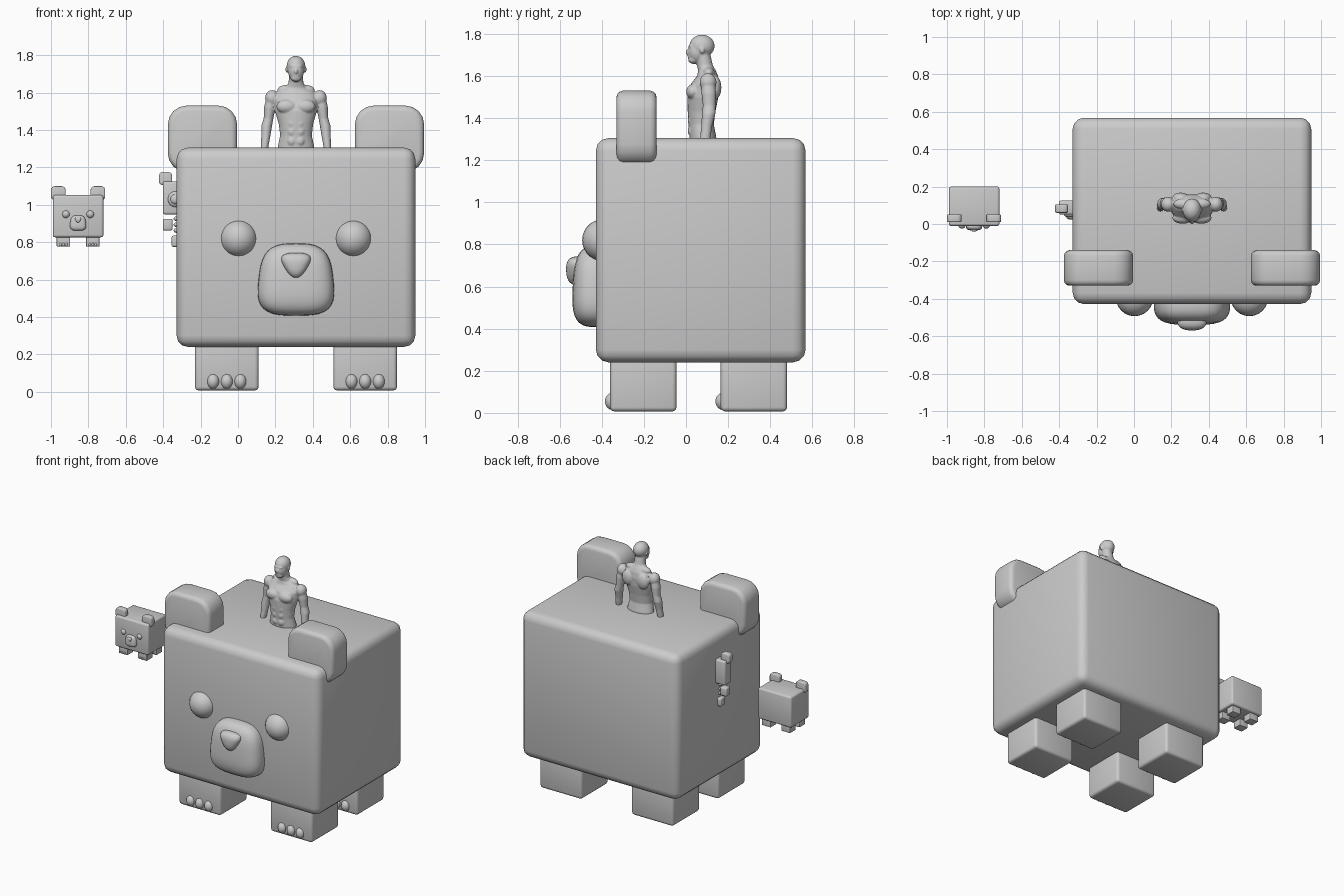
import bpy, bmesh, math
from mathutils import Matrix, Vector

cube = bpy.data.objects.get("Cube")
if cube:
    bpy.data.objects.remove(cube, do_unlink=True)

GREY = (0.6, 0.6, 0.6, 1)
mat = bpy.data.materials.new("plain grey")
mat.use_nodes = True
mat.diffuse_color = GREY
mat.node_tree.nodes["Principled BSDF"].inputs["Base Color"].default_value = GREY


def finish(name, bm):
    """Turn a bmesh into a smooth-shaded object in the scene."""
    mesh = bpy.data.meshes.new(name)
    bm.normal_update()
    bm.to_mesh(mesh)
    bm.free()
    for p in mesh.polygons:
        p.use_smooth = True
    mesh.materials.append(mat)
    obj = bpy.data.objects.new(name, mesh)
    bpy.context.collection.objects.link(obj)
    return obj


def box_mesh(lo, hi):
    lo, hi = Vector(lo), Vector(hi)
    bm = bmesh.new()
    bmesh.ops.create_cube(bm, size=1, matrix=Matrix.Translation((lo + hi) / 2)
                          @ Matrix.Diagonal((*(hi - lo), 1)))
    return bm


def block(name, lo, hi, r, profile_r=0):
    """Rounded box; profile_r rounds the outline seen from the front first."""
    bm = box_mesh(lo, hi)
    if profile_r:
        edges = [e for e in bm.edges if abs(e.verts[0].co.y - e.verts[1].co.y) > 1e-5]
        bmesh.ops.bevel(bm, geom=edges, offset=profile_r, segments=4,
                        profile=0.5, affect='EDGES')
        bm.normal_update()
    edges = [e for e in bm.edges if e.calc_face_angle(0) > 1]
    bmesh.ops.bevel(bm, geom=edges, offset=r, segments=3, profile=0.5, affect='EDGES')
    return finish(name, bm)


def ball(bm, centre, radii, rot=Matrix()):
    bmesh.ops.create_uvsphere(bm, u_segments=24, v_segments=14, radius=1,
                              matrix=Matrix.Translation(centre) @ rot
                              @ Matrix.Diagonal((*radii, 1)))


def sphere(name, centre, radii):
    bm = bmesh.new()
    ball(bm, centre, radii)
    return finish(name, bm)


def pillow(name, centre, radii, power, taper, lean):
    """Soft squared lump, narrowing and receding towards the top."""
    bm = box_mesh((-1, -1, -1), (1, 1, 1))
    bmesh.ops.subdivide_edges(bm, edges=bm.edges[:], cuts=9, use_grid_fill=True)
    for v in bm.verts:
        n = sum(abs(c) ** power for c in v.co) ** (1 / power)
        p = v.co / n
        p.x *= 1 + taper * p.z
        p.y *= 1 + lean * p.z
        v.co = Vector(centre) + Vector(a * b for a, b in zip(p, radii))
    return finish(name, bm)


# Large blocky bear
MID = 0.31
bear = [block("body", (-0.328, -0.428, 0.24), (0.948, 0.568, 1.305), 0.06)]
for side, s in (("right", -1), ("left", 1)):
    x = MID + s * 0.5
    bear.append(block(side + "_ear", (x - 0.185, -0.33, 1.175), (x + 0.185, -0.14, 1.53),
                      0.03, 0.1))
    bear.append(sphere(side + "_eye", (MID + s * 0.307, -0.393, 0.82), (0.1, 0.1, 0.1)))
    x = MID + s * 0.37
    for end, y in (("front", -0.36), ("back", 0.165)):
        leg = f"{end}_{side}_"
        bear.append(block(leg + "leg", (x - 0.17, y, 0.007), (x + 0.17, y + 0.315, 0.3), 0.02))
        for i in (-1, 0, 1):
            bear.append(sphere(leg + "toe", (x + i * 0.073, y + 0.015, 0.055),
                               (0.034, 0.04, 0.042)))
bear.append(pillow("muzzle", (MID, -0.42, 0.6), (0.2, 0.118, 0.193), 3.2, -0.1, -0.08))
bear.append(pillow("nose", (MID, -0.515, 0.675), (0.068, 0.054, 0.068), 2.6, 0.5, 0.05))

# Small bear beside it
SMALL = 0.212
for part in bear:
    copy = bpy.data.objects.new("small_" + part.name, part.data)
    copy.matrix_world = (Matrix.Translation((-0.855 - SMALL * MID, 0.08, 0.775))
                         @ Matrix.Scale(SMALL, 4))
    bpy.context.collection.objects.link(copy)

# Pieces of a tiny figure poking out of the right flank
block("flank_ear", (-0.422, 0.06, 1.105), (-0.352, 0.105, 1.175), 0.008, 0.02)
block("flank_body", (-0.402, 0.05, 0.948), (-0.3, 0.125, 1.125), 0.012)
block("flank_hand", (-0.402, 0.06, 0.862), (-0.35, 0.11, 0.925), 0.01)
block("flank_foot", (-0.355, 0.05, 0.775), (-0.3, 0.105, 0.835), 0.01)
sphere("flank_disc", (-0.335, 0.05, 1.03), (0.04, 0.016, 0.042))
sphere("flank_button", (-0.335, 0.037, 1.03), (0.026, 0.014, 0.026))
for z in (0.925, 0.893, 0.862):
    sphere("flank_finger", (-0.33, 0.07, z), (0.014, 0.02, 0.012))


# Human bust standing in the roof
def loft(bm, rings):
    """Elliptical tube through rings of (centre, half width, half depth)."""
    n, loops = 24, []
    for (cx, cy, cz), w, d in rings:
        loops.append([bm.verts.new((cx + w * math.cos(a), cy + d * math.sin(a), cz))
                      for a in (2 * math.pi * i / n for i in range(n))])
    for low, high in zip(loops, loops[1:]):
        for i in range(n):
            j = (i + 1) % n
            bm.faces.new((low[i], low[j], high[j], high[i]))
    bm.faces.new(loops[0][::-1])
    bm.faces.new(loops[-1])


bm = bmesh.new()
loft(bm, [((0, y, z), w, d) for z, y, w, d in (
    (1.22, 0.085, 0.1, 0.062), (1.31, 0.08, 0.098, 0.064), (1.37, 0.072, 0.085, 0.06),
    (1.43, 0.074, 0.092, 0.066), (1.5, 0.08, 0.112, 0.074), (1.56, 0.09, 0.118, 0.068),
    (1.6, 0.102, 0.1, 0.05), (1.625, 0.1, 0.055, 0.042), (1.65, 0.09, 0.04, 0.038),
    (1.7, 0.08, 0.037, 0.036))])
# head: skull, face, jaw, nose, brow
ball(bm, (0, 0.076, 1.742), (0.05, 0.06, 0.054))
ball(bm, (0, 0.052, 1.715), (0.043, 0.043, 0.055))
ball(bm, (0, 0.036, 1.677), (0.028, 0.026, 0.02))
ball(bm, (0, 0.01, 1.712), (0.009, 0.013, 0.015))
ball(bm, (0, 0.025, 1.74), (0.034, 0.014, 0.008))
ball(bm, (0, 0.015, 1.69), (0.016, 0.007, 0.007))
for s in (-1, 1):
    # ears, chest, shoulders, shoulder blades, belly
    ball(bm, (s * 0.05, 0.077, 1.722), (0.006, 0.011, 0.017))
    ball(bm, (s * 0.05, 0.033, 1.525), (0.055, 0.032, 0.037))
    ball(bm, (s * 0.127, 0.105, 1.57), (0.038, 0.04, 0.043))
    ball(bm, (s * 0.06, 0.14, 1.545), (0.045, 0.028, 0.055))
    ball(bm, (s * 0.045, 0.108, 1.615), (0.055, 0.028, 0.026))
    for z in (1.34, 1.39, 1.435):
        ball(bm, (s * 0.022, 0.024, z), (0.023, 0.016, 0.025))
    loft(bm, [((s * x, y, z), w, d) for x, y, z, w, d in (
        (0.175, 0.085, 1.2, 0.014, 0.024), (0.17, 0.09, 1.29, 0.019, 0.024),
        (0.162, 0.098, 1.36, 0.024, 0.026), (0.157, 0.108, 1.42, 0.029, 0.032),
        (0.147, 0.11, 1.46, 0.026, 0.03), (0.14, 0.108, 1.52, 0.031, 0.035),
        (0.13, 0.105, 1.58, 0.027, 0.03))])
bmesh.ops.translate(bm, verts=bm.verts[:], vec=(MID, 0, 0))
bust = finish("human_bust", bm)
remesh = bust.modifiers.new("fuse", 'REMESH')
remesh.mode = 'VOXEL'
remesh.voxel_size = 0.005
remesh.use_smooth_shade = True
soften = bust.modifiers.new("soften", 'SMOOTH')
soften.factor = 0.5
soften.iterations = 3
